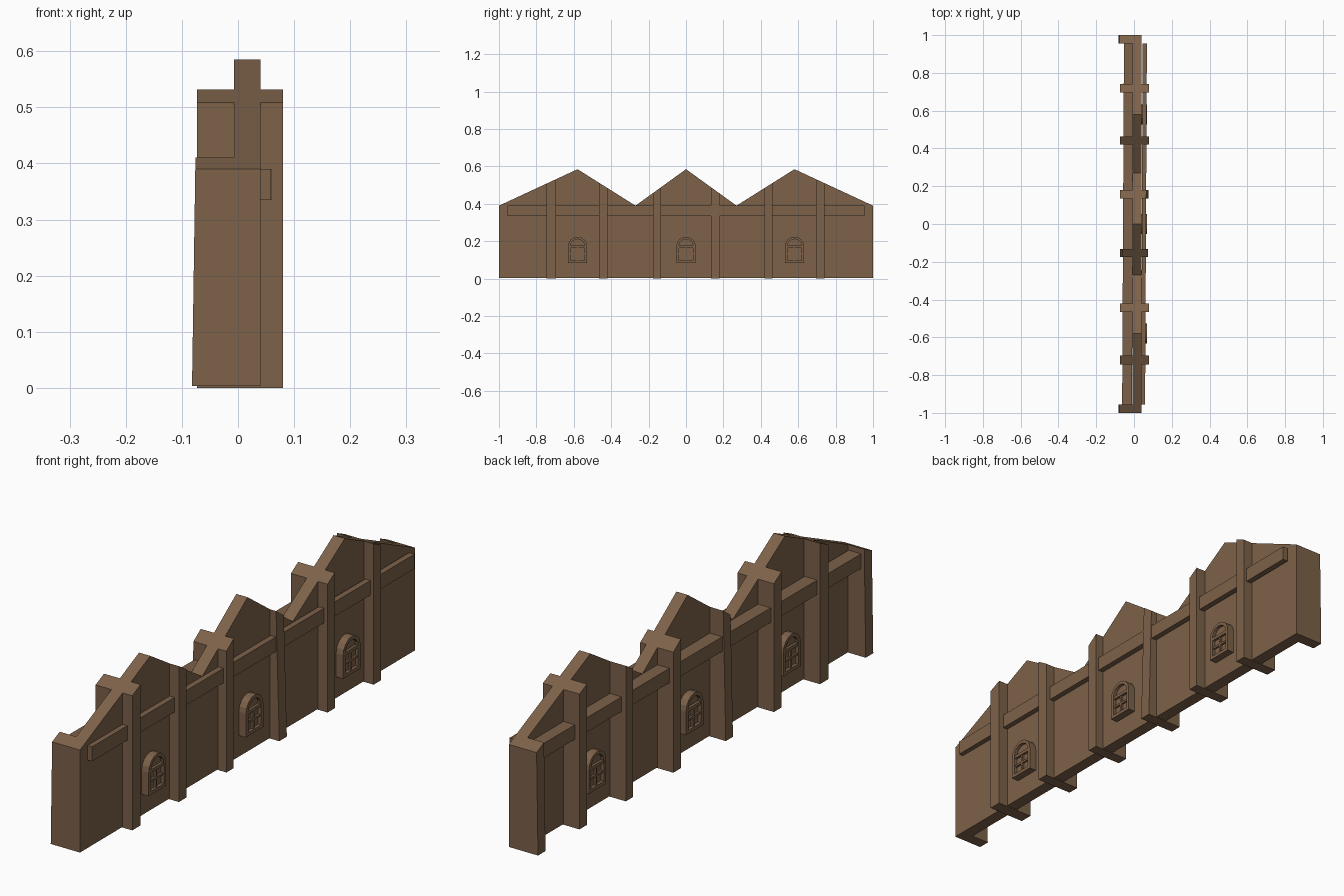
import bpy
import math

if "Cube" in bpy.data.objects:
    bpy.data.objects.remove(bpy.data.objects["Cube"])

wood = bpy.data.materials.new("brown timber")
wood.diffuse_color = (0.205, 0.122, 0.068, 1)
wood.use_nodes = True
wood.node_tree.nodes["Principled BSDF"].inputs["Base Color"].default_value = wood.diffuse_color

ROOF = [(-1, .39), (-.58, .585), (-.27, .39), (0, .585), (.27, .39), (.58, .585), (1, .39)]


def roof_height(y):
    for (a, za), (b, zb) in zip(ROOF, ROOF[1:]):
        if a <= y <= b:
            return za + (zb - za) * (y - a) / (b - a)


def prism(name, outline, back, front, hole=None):
    """Solid from a y-z outline; back/front give x as a function of (y, z)."""
    n = len(outline)
    pts = outline + (hole or [])
    m = len(pts)
    verts = [(back(y, z), y, z) for y, z in pts] + [(front(y, z), y, z) for y, z in pts]
    faces = []
    for i in range(n):
        j = (i + 1) % n
        faces.append((i, j, j + m, i + m))
        if hole:
            faces += [(n + j, n + i, n + i + m, n + j + m),
                      (j, i, n + i, n + j), (i + m, j + m, n + j + m, n + i + m)]
    if not hole:
        faces += [tuple(reversed(range(n))), tuple(range(m, m + n))]
    me = bpy.data.meshes.new(name)
    me.from_pydata(verts, [], faces)
    me.materials.append(wood)
    ob = bpy.data.objects.new(name, me)
    bpy.context.collection.objects.link(ob)
    return ob


def const(v):
    return lambda y, z: v


def lean(bottom, top, height=.5):
    return lambda y, z: bottom + (top - bottom) * z / height


def rect(y0, y1, z0, z1):
    return [(y0, z0), (y1, z0), (y1, z1), (y0, z1)]


def arch(yc, half, z0, zs, rise, seg=8):
    """Round-headed outline, counter-clockwise from the lower left."""
    top = [(yc + half * math.cos(math.pi * i / seg), zs + rise * math.sin(math.pi * i / seg))
           for i in range(seg + 1)]
    return [(yc - half, z0), (yc + half, z0)] + top


# wall with three gables
prism("gable_wall", [(-1, .003), (1, .003)] + ROOF[::-1], const(-.007), const(.04))

# posts, passing through the wall and cut along the roof line
POSTS = [(-.745, -.695, const(-.073), const(.08)), (-.465, -.42, const(-.073), const(.079)),
         (-.176, -.133, lean(-.073, -.062), const(.075)), (.135, .18, const(-.073), lean(.078, .064)),
         (.42, .463, const(-.073), const(.08)), (.695, .74, const(-.073), const(.08))]
for y0, y1, back, front in POSTS:
    prism("post", [(y0, 0), (y1, 0), (y1, roof_height(y1)), (y0, roof_height(y0))], back, front)

# corner posts on the back face only
for y0, y1 in ((-1, -.955), (.955, 1)):
    prism("corner_post", [(y0, .003), (y1, .003), (y1, roof_height(y1)), (y0, roof_height(y0))],
          lean(-.082, -.076, .4), const(0))

# long horizontal beams, slightly skewed to the wall
prism("front_beam", rect(-.955, .955, .335, .39),
      lambda y, z: .042 + .004 * y, lambda y, z: .0635 + .005 * y)
prism("back_beam", rect(-.96, .96, .335, .39),
      lambda y, z: -.006 + .005 * y, lambda y, z: -.058 + .005 * y).data.flip_normals()

# arched windows, showing on both faces of the wall
MID = .0165


def both_sides(name, outline, depth, hole=None):
    prism(name, outline, const(MID - depth), const(MID + depth), hole)


for yc in (-.58, 0, .58):
    both_sides("window_frame", arch(yc, .052, .083, .172, .052), .053,
               arch(yc, .038, .096, .174, .037))
    both_sides("window_pane", arch(yc, .045, .09, .173, .045), .041)
    both_sides("window_mullion", rect(yc - .004, yc + .004, .094, .17), .049)
    both_sides("window_crossbar", rect(yc - .039, yc + .039, .128, .136), .049)
    both_sides("window_transom", rect(yc - .039, yc + .039, .164, .176), .051)
